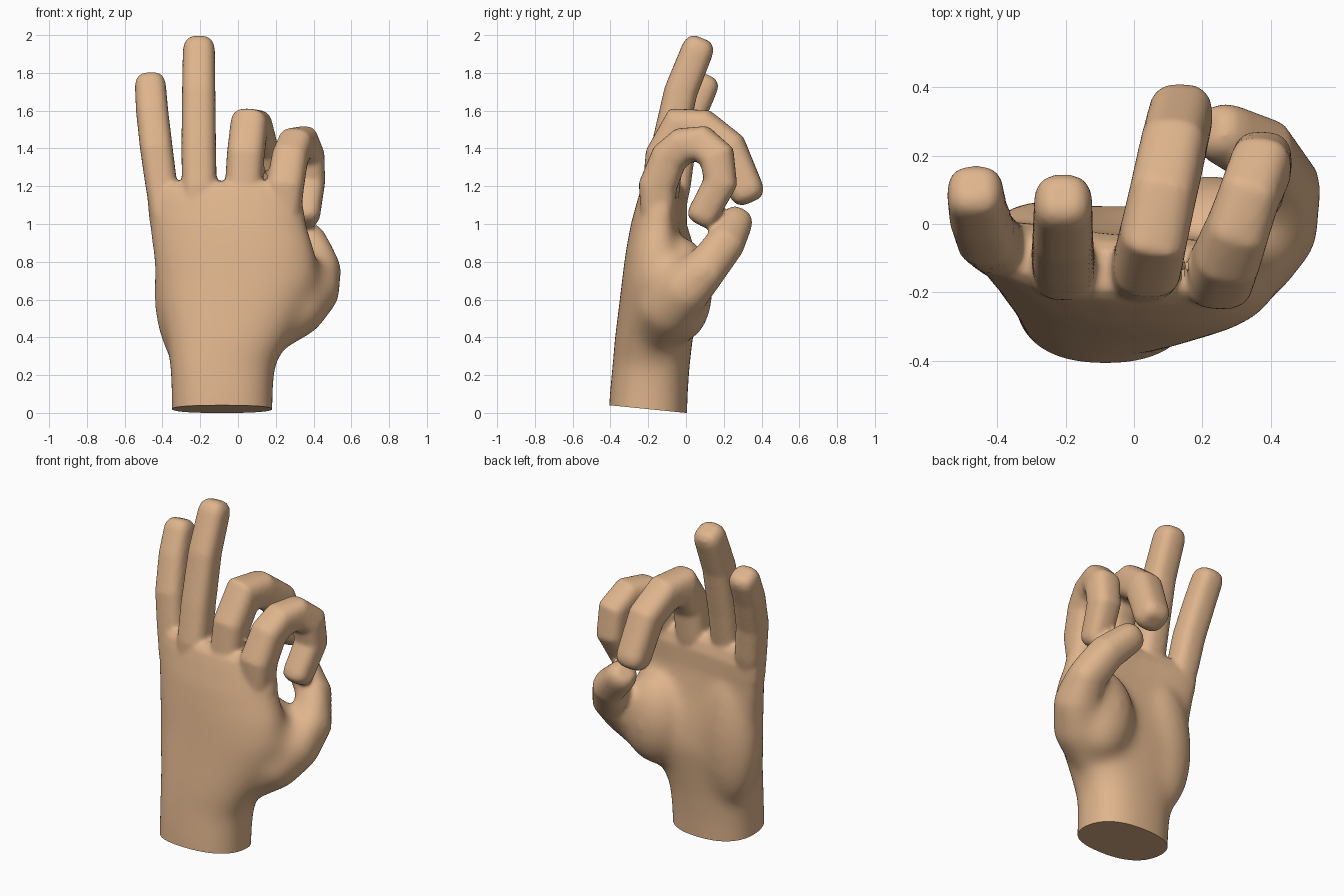
import bpy, bmesh, math
from mathutils import Vector

if "Cube" in bpy.data.objects:
    bpy.data.objects.remove(bpy.data.objects["Cube"])

skin = bpy.data.materials.new("skin")
skin.diffuse_color = (0.74, 0.46, 0.265, 1)
skin.use_nodes = True
skin.node_tree.nodes["Principled BSDF"].inputs["Base Color"].default_value = skin.diffuse_color
bm = bmesh.new()


def power(v, e):
    return math.copysign(abs(v) ** e, v)


def loft(rings):
    """Skin a list of point rings and close both ends."""
    vs = [[bm.verts.new(p) for p in ring] for ring in rings]
    n = len(vs[0])
    for a, b in zip(vs, vs[1:]):
        for i in range(n):
            j = (i + 1) % n
            bm.faces.new((a[i], a[j], b[j], b[i]))
    bm.faces.new(vs[0][::-1])
    bm.faces.new(vs[-1])


def finger(path, radii, tip=0.05, n=20, square=2.7):
    """Rounded-square tube along a jointed path, with a softened tip."""
    pts = [Vector(p) for p in path]
    end = (pts[-1] - pts[-2]).normalized()
    r = [1.03 * q for q in radii]
    last, rl = pts[-1].copy(), r[-1]
    for a in (30, 55, 78):
        t = math.radians(a)
        pts.append(last + end * tip * math.sin(t))
        r.append(rl * (0.35 + 0.65 * math.cos(t)))
    rings = []
    for i, p in enumerate(pts):
        d_in = (p - pts[i - 1]).normalized() if i else (pts[1] - p).normalized()
        d_out = (pts[i + 1] - p).normalized() if i + 1 < len(pts) else d_in
        tan = (d_in + d_out).normalized()
        side = (Vector((1, 0, 0)) - tan * tan.x).normalized()
        up = tan.cross(side)
        stretch = 1 / max(0.8, d_in.dot(tan))     # keep thickness at joints
        ring = []
        for k in range(n):
            a = 2 * math.pi * k / n
            ring.append(p + side * r[i] * power(math.cos(a), 2 / square)
                        + up * r[i] * stretch * power(math.sin(a), 2 / square))
        rings.append(ring)
    loft(rings)


def pad(centre, size):
    """Fleshy ellipsoid pad."""
    new = bmesh.ops.create_uvsphere(bm, u_segments=24, v_segments=16, radius=1)["verts"]
    for v in new:
        v.co = Vector(c + s * q for c, s, q in zip(centre, size, v.co))


# Wrist and palm: z, left, right, back of hand, palm side, arch, tilt, squareness
sections = [
    (-0.30, -.35, .183, -.425, 0.00, 0, 0, 2.4),
    (0.10, -.353, .185, -.405, 0.01, 0, 0, 2.4),
    (0.25, -.36, .197, -.39, .02, 0, 0, 2.4),
    (0.40, -.382, .275, -.377, .037, .01, .01, 2.4),
    (0.55, -.413, .37, -.357, .055, .02, .015, 2.4),
    (0.70, -.433, .43, -.338, .035, .03, .025, 2.4),
    (0.85, -.453, .412, -.317, .0, .04, .035, 2.5),
    (1.00, -.468, .36, -.287, -.025, .05, .04, 2.6),
    (1.13, -.48, .338, -.25, -.03, .05, .04, 2.8),
    (1.19, -.48, .33, -.23, -.05, .05, .04, 2.8),
    (1.225, -.47, .32, -.195, -.08, .05, .04, 2.8),
]
rings = []
for z, x0, x1, y0, y1, arch, tilt, e in sections:
    ring = []
    for k in range(40):
        a = 2 * math.pi * k / 40
        u, w = power(math.cos(a), 2 / e), power(math.sin(a), 2 / e)
        ring.append(((x0 + x1) / 2 + u * (x1 - x0) / 2,
                     (y0 + y1) / 2 + w * (y1 - y0) / 2 + arch * u * u - tilt * u, z))
    rings.append(ring)
loft(rings)

# Pads: heel of the hand, thumb root, and the flank running into the thumb
pad((-.26, -.07, .64), (.19, .14, .42))
pad((.22, -.02, .65), (.20, .165, .28))
pad((.29, -.09, .63), (.19, .14, .25))

# Straight little and ring fingers
finger([(-.385, -.09, 1.02), (-.405, -.06, 1.2), (-.432, -.035, 1.4), (-.455, .03, 1.6), (-.464, .09, 1.735)],
       [.07, .082, .084, .083, .08], tip=.06)
finger([(-.205, -.14, 1.0), (-.205, -.13, 1.2), (-.208, -.09, 1.42), (-.208, -.028, 1.7), (-.207, .06, 1.92)],
       [.085, .09, .089, .086, .083], tip=.07)
# Bent middle finger
finger([(.03, -.15, 1.0), (.03, -.13, 1.2), (.04, -.115, 1.36), (.058, -.03, 1.51), (.085, .09, 1.505),
        (.115, .225, 1.40), (.137, .318, 1.18)],
       [.09, .096, .097, .097, .096, .094, .091], tip=.07)
# Index finger curled into a ring
finger([(.24, -.15, 1.0), (.25, -.15, 1.2), (.275, -.09, 1.35), (.303, -.015, 1.415), (.338, .085, 1.425),
        (.37, .165, 1.355), (.375, .182, 1.22), (.353, .09, 1.05)],
       [.085, .097, .094, .091, .088, .087, .084, .08], tip=.06)
# Thumb reaching up to the index tip
finger([(.17, -.16, .42), (.31, -.10, .55), (.415, .0, .66), (.437, .10, .765), (.37, .21, .90), (.267, .26, 1.0)],
       [.11, .15, .133, .109, .098, .087], tip=.08, square=2.3)

bmesh.ops.recalc_face_normals(bm, faces=bm.faces)
mesh = bpy.data.meshes.new("hand")
bm.to_mesh(mesh)
bm.free()
hand = bpy.data.objects.new("hand", mesh)
bpy.context.collection.objects.link(hand)
bpy.context.view_layer.objects.active = hand
hand.select_set(True)

# Fuse all parts into one skin
fuse = hand.modifiers.new("fuse", "REMESH")
fuse.mode = "VOXEL"
fuse.voxel_size = 0.013
bpy.ops.object.modifier_apply(modifier="fuse")

# Soften the finger joins a little and the palm a lot
group = hand.vertex_groups.new(name="palm")
for v in hand.data.vertices:
    x, y, z = v.co
    limit = .16 if x > .32 else .24
    fade = min(1, max(0, (1.05 - z) / .2)) * min(1, max(0, (limit - y) / .1)) * min(1, max(0, (z + .25) / .2))
    if fade > 0:
        group.add([v.index], fade, "REPLACE")
for name, steps, vg in (("soften", 6, ""), ("soften_palm", 120, "palm")):
    soft = hand.modifiers.new(name, "SMOOTH")
    soft.factor = 0.5
    soft.iterations = steps
    soft.vertex_group = vg
    bpy.ops.object.modifier_apply(modifier=name)

# Flat, slightly slanted cut at the wrist
bm = bmesh.new()
bm.from_mesh(hand.data)
cut = bmesh.ops.bisect_plane(bm, geom=bm.verts[:] + bm.edges[:] + bm.faces[:], plane_co=(0, 0, 0),
                             plane_no=(0, .1, 1), clear_inner=True)
edges = [g for g in cut["geom_cut"] if isinstance(g, bmesh.types.BMEdge)]
bmesh.ops.holes_fill(bm, edges=edges)
bmesh.ops.recalc_face_normals(bm, faces=bm.faces)
bm.to_mesh(hand.data)
bm.free()
hand.data.materials.clear()
hand.data.materials.append(skin)
bpy.ops.object.shade_smooth_by_angle(angle=math.radians(40))
